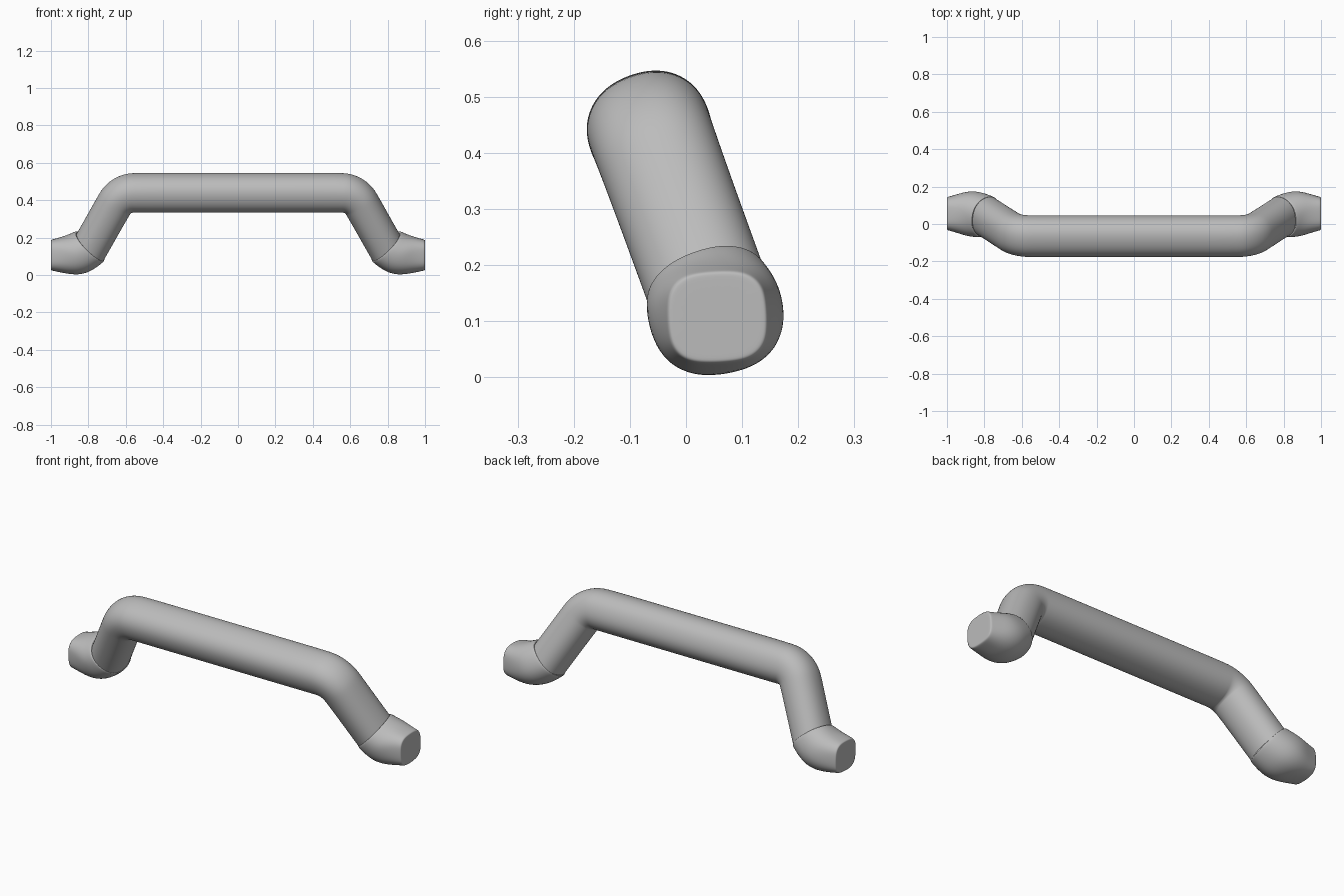
import bpy, bmesh
from math import sin, cos, radians, pi, copysign

cube = bpy.data.objects.get("Cube")
if cube:
    bpy.data.objects.remove(cube)

LEAN = radians(20)   # the whole handle leans towards the front
SIDES = 24

grey = bpy.data.materials.new("plain grey")
grey.use_nodes = True
grey.diffuse_color = (0.5, 0.5, 0.5, 1)
grey.node_tree.nodes["Principled BSDF"].inputs["Base Color"].default_value = (0.5, 0.5, 0.5, 1)


def ring(bm, x, h, turn, up, side, power=2.2, lean=LEAN):
    """Rounded section at (x, h) in the leaning plane, turned along the path."""
    turn = radians(turn)
    cy, cz = 0.055 - h * sin(LEAN), 0.11 + h * cos(LEAN)
    verts = []
    for i in range(SIDES):
        a = 2 * pi * i / SIDES
        u = up * copysign(abs(cos(a)) ** (2 / power), cos(a))
        v = side * copysign(abs(sin(a)) ** (2 / power), sin(a))
        w = u * cos(turn)
        verts.append(bm.verts.new((x + u * sin(turn),
                                   cy - w * sin(lean) + v * cos(lean),
                                   cz + w * cos(lean) + v * sin(lean))))
    return verts


def loft(name, sections, cap):
    """Skin the sections, then mirror and smooth them."""
    bm = bmesh.new()
    rings = [ring(bm, *s) for s in sections]
    for a, b in zip(rings, rings[1:]):
        for i in range(SIDES):
            j = (i + 1) % SIDES
            bm.faces.new((a[i], a[j], b[j], b[i]))
    if cap:
        bm.faces.new(rings[-1])
    bmesh.ops.recalc_face_normals(bm, faces=bm.faces)
    for f in bm.faces:
        f.smooth = True
    mesh = bpy.data.meshes.new(name)
    bm.to_mesh(mesh)
    bm.free()
    mesh.materials.append(grey)
    obj = bpy.data.objects.new(name, mesh)
    bpy.context.collection.objects.link(obj)
    mirror = obj.modifiers.new("both sides", "MIRROR")
    mirror.merge_threshold = 0.001
    sub = obj.modifiers.new("smooth", "SUBSURF")
    sub.levels = sub.render_levels = 2
    return obj


# Grip bar, rounded bend and sloping leg as one tube
BEND, RADIUS, TOP = 62, 0.12, 0.351
start = 0.626 - RADIUS * sin(radians(BEND / 2)) / cos(radians(BEND / 2))
tube = [(0, TOP, 0, 0.105, 0.112), (0.3, TOP, 0, 0.105, 0.112)]
for k in range(7):
    t = BEND * k / 6
    r = radians(t)
    tube.append((start + RADIUS * sin(r), TOP - RADIUS * (1 - cos(r)), t,
                 0.105 - 0.006 * k / 6, 0.112 - 0.002 * k / 6))
tube += [(0.71, 0.193, BEND, 0.098, 0.109), (0.80, 0.024, BEND, 0.098, 0.109)]
loft("grip_and_legs", tube, False)

# Bulging feet that wrap the legs and taper to a squarish flat end
foot = [
    (0.795, 0.040, 47, 0.090, 0.095),
    (0.788, 0.048, 47, 0.106, 0.110),
    (0.793, 0.044, 45, 0.110, 0.114),
    (0.843, 0.008, 24, 0.116, 0.123, 2.2, LEAN * 0.8),
    (0.893, -0.003, 11, 0.109, 0.120, 2.3, LEAN * 0.5),
    (0.945, -0.003, 3, 0.095, 0.104, 2.6, LEAN * 0.2),
    (0.983, -0.003, 0, 0.086, 0.093, 2.9, 0.05),
    (0.995, -0.003, 0, 0.083, 0.090, 3, 0.05),
    (1.0, -0.003, 0, 0.079, 0.086, 3, 0.05),
    (1.0, -0.003, 0, 0.070, 0.076, 3, 0.05),
]
loft("feet", foot, True)
